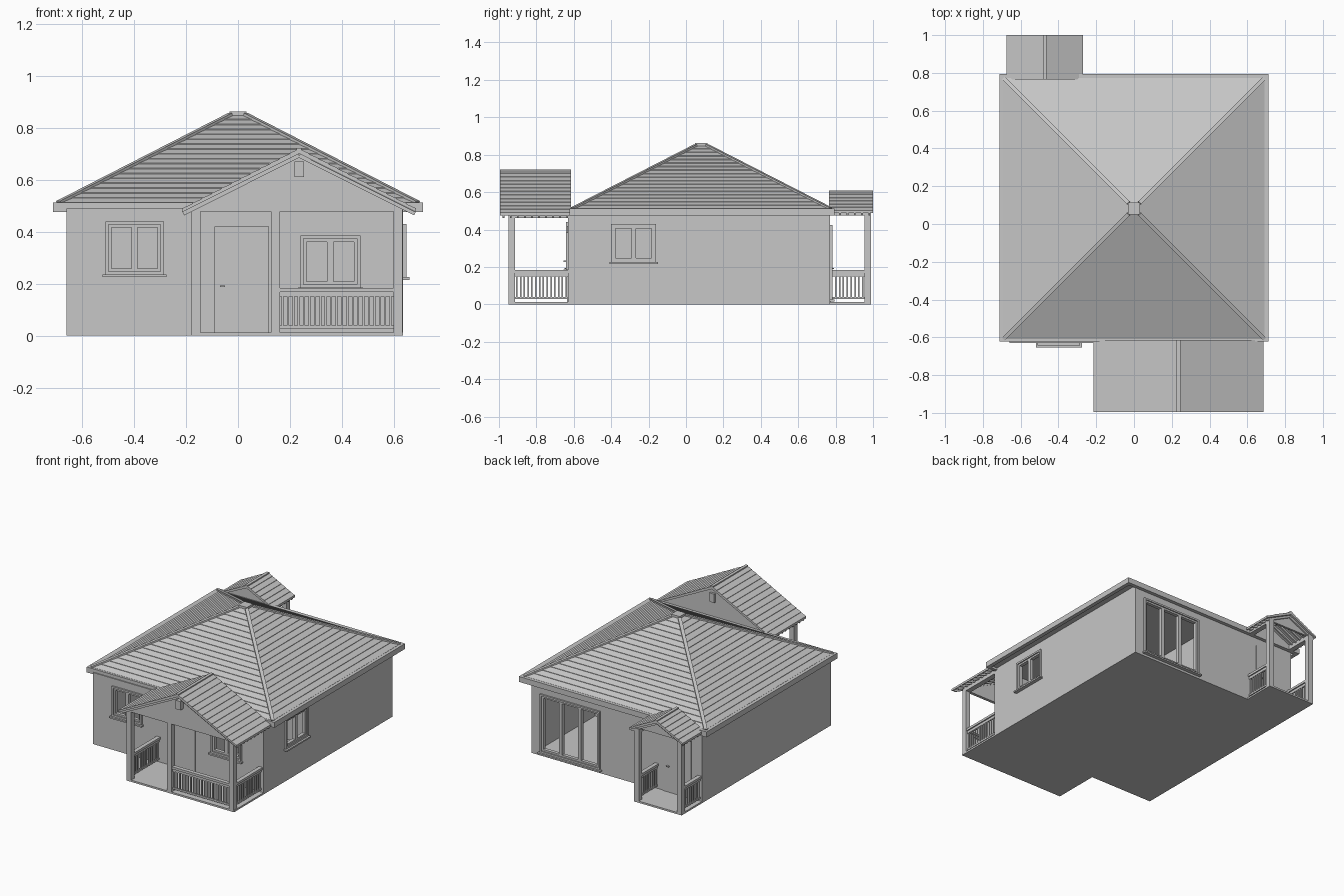
import bpy
import bmesh
from mathutils import Vector

cube = bpy.data.objects.get("Cube")
if cube:
    bpy.data.objects.remove(cube, do_unlink=True)

grey = bpy.data.materials.new("plain_grey")
grey.use_nodes = True
grey.diffuse_color = (0.57, 0.57, 0.57, 1)
grey.node_tree.nodes["Principled BSDF"].inputs["Base Color"].default_value = (0.57, 0.57, 0.57, 1)

# House body limits and wall height
X0, X1, Y0, Y1 = -0.66, 0.635, -0.63, 0.77
FLOOR, TOP, THICK = 0.012, 0.49, 0.03


def finish(name, bm):
    bmesh.ops.recalc_face_normals(bm, faces=bm.faces)
    mesh = bpy.data.meshes.new(name)
    bm.to_mesh(mesh)
    bm.free()
    mesh.materials.append(grey)
    obj = bpy.data.objects.new(name, mesh)
    bpy.context.collection.objects.link(obj)
    return obj


def boxes(name, items):
    """One object from boxes given as x0, x1, y0, y1, z0, z1."""
    bm = bmesh.new()
    for x0, x1, y0, y1, z0, z1 in items:
        made = bmesh.ops.create_cube(bm, size=1)["verts"]
        for v in made:
            v.co = ((x0 + x1) / 2 + v.co.x * (x1 - x0),
                    (y0 + y1) / 2 + v.co.y * (y1 - y0),
                    (z0 + z1) / 2 + v.co.z * (z1 - z0))
    return finish(name, bm)


def prism(name, profile, y0, y1):
    """Extrude an x-z outline along y."""
    bm = bmesh.new()
    face = bm.faces.new([bm.verts.new((x, y0, z)) for x, z in profile])
    new = bmesh.ops.extrude_face_region(bm, geom=[face])["geom"]
    bmesh.ops.translate(bm, vec=(0, y1 - y0, 0),
                        verts=[g for g in new if isinstance(g, bmesh.types.BMVert)])
    return finish(name, bm)


def beam(name, a, b, width, height):
    """Square bar between two points."""
    a, b = Vector(a), Vector(b)
    along = b - a
    side = along.cross(Vector((0, 0, 1))).normalized() * width / 2
    up = side.cross(along).normalized() * height / 2
    bm = bmesh.new()
    ends = [[bm.verts.new(p + s * side + t * up)
             for s, t in ((-1, -1), (1, -1), (1, 1), (-1, 1))] for p in (a, b)]
    for i in range(4):
        j = (i + 1) % 4
        bm.faces.new((ends[0][i], ends[0][j], ends[1][j], ends[1][i]))
    for ring in ends:
        bm.faces.new(ring)
    return finish(name, bm)


def courses(half, low, inner, high, count):
    """Stepped tile line from the eave to the ridge."""
    line = []
    for i in range(count):
        for t, lift in ((i / count, 0.003), ((i + 1) / count, 0)):
            line.append((half + (inner - half) * t, low + (high - low) * t + lift))
    return line


# Floor slabs
boxes("floor_slab", [(X0, X1, Y0, Y1, 0, FLOOR)])
boxes("front_porch_floor", [(-0.18, X1, -0.95, Y0, 0, FLOOR)])
boxes("back_porch_floor", [(X0, -0.3, Y1, 0.99, 0, FLOOR)])

# Wall sides: axis the wall runs along, outer plane, outward sign
FRONT, BACK = ("x", Y0, -1), ("x", Y1, 1)
LEFT, RIGHT = ("y", X1, 1), ("y", X0, -1)


def place(side, u0, u1, d0, d1, z0, z1):
    axis, plane, sign = side
    p, q = sorted((plane + sign * d0, plane + sign * d1))
    return (u0, u1, p, q, z0, z1) if axis == "x" else (p, q, u0, u1, z0, z1)


def wall(name, side, start, end, openings):
    parts, u = [], start
    for a, b, low, high in openings:
        parts += [place(side, u, a, -THICK, 0, FLOOR, TOP),
                  place(side, a, b, -THICK, 0, FLOOR, low),
                  place(side, a, b, -THICK, 0, high, TOP)]
        u = b
    parts.append(place(side, u, end, -THICK, 0, FLOOR, TOP))
    boxes(name, parts)


def window(name, side, opening, panes, bar=0.012):
    a, b, low, high = opening
    out = 0.012
    parts = [place(side, a, b, -THICK, out, low, low + bar),
             place(side, a, b, -THICK, out, high - bar, high),
             place(side, a, a + bar, -THICK, out, low, high),
             place(side, b - bar, b, -THICK, out, low, high),
             place(side, a - 0.01, b + 0.01, -THICK, 0.025, low - 0.01, low)]
    step = (b - a - 2 * bar) / panes
    for i in range(panes):
        p = a + bar + i * step
        q = p + step
        for u0, u1, z0, z1 in ((p, p + bar, low, high), (q - bar, q, low, high),
                               (p, q, low + bar, low + 2 * bar),
                               (p, q, high - 2 * bar, high - bar)):
            parts.append(place(side, u0, u1, -0.02, 0.004, z0, z1))
    boxes(name, parts)


front_window = (-0.51, -0.285, 0.235, 0.44)
porch_window = (0.24, 0.47, 0.185, 0.385)
side_window = (-0.4, -0.16, 0.225, 0.43)
patio_opening = (0.11, 0.565, 0.025, 0.425)
wall("front_wall", FRONT, X0, X1, [front_window, porch_window])
wall("back_wall", BACK, X0, X1, [patio_opening])
wall("left_wall", LEFT, Y0, Y1, [side_window])
wall("right_wall", RIGHT, Y0, Y1, [])
window("front_window", FRONT, front_window, 2)
window("porch_window", FRONT, porch_window, 2)
window("side_window", LEFT, side_window, 2)
window("patio_door", BACK, patio_opening, 3)

# Rooms
boxes("partitions", [(X0, X1, 0.1, 0.12, FLOOR, TOP), (-0.17, -0.15, Y0, 0.1, FLOOR, TOP),
                     (0.15, 0.17, Y0, 0.1, FLOOR, TOP), (-0.1, -0.08, 0.1, Y1, FLOOR, TOP)])

# Plain doors with handles
boxes("front_door", [place(FRONT, -0.09, 0.12, 0, 0.006, FLOOR, 0.42)])
boxes("back_door", [place(BACK, -0.58, -0.37, 0, 0.006, FLOOR, 0.42)])
boxes("door_handles", [place(FRONT, -0.07, -0.05, 0, 0.02, 0.188, 0.194),
                       place(BACK, -0.42, -0.4, 0, 0.02, 0.188, 0.194)])

# Main hipped roof of stepped tile courses
CY = 0.082
rings = [(0.69, 0.49)] + courses(0.69, 0.51, 0.03, 0.848, 18)
bm = bmesh.new()
loops = [[bm.verts.new((sx * h, CY + sy * h, z))
          for sx, sy in ((-1, -1), (1, -1), (1, 1), (-1, 1))] for h, z in rings]
for lower, upper in zip(loops, loops[1:]):
    for i in range(4):
        j = (i + 1) % 4
        bm.faces.new((lower[i], lower[j], upper[j], upper[i]))
bm.faces.new(loops[0])
bm.faces.new(loops[-1])
finish("main_roof", bm)
boxes("roof_cap", [(-0.033, 0.033, CY - 0.033, CY + 0.033, 0.84, 0.862)])
for sx in (-1, 1):
    for sy in (-1, 1):
        beam("hip_cap", (sx * 0.69, CY + sy * 0.69, 0.512),
             (sx * 0.03, CY + sy * 0.03, 0.85), 0.022, 0.012)

# Gutter around the eaves
G, g = 0.712, 0.685
boxes("gutter", [(-G, G, CY - G + 0.007, CY - g, 0.475, 0.512),
                 (-G, G, CY + g, CY + G, 0.475, 0.512),
                 (-G, -g, CY - g, CY + g, 0.475, 0.512),
                 (g, G, CY - g, CY + g, 0.475, 0.512)])


# Porch roofs: tiled gable, end panels, rafters and side beams
def porch_roof(name, cx, half, eave, ridge, y0, y1, panels, rows):
    line = courses(half, eave, 0, ridge, rows)
    upper = [(cx - h, z) for h, z in line] + [(cx + h, z) for h, z in reversed(line[:-1])]
    prism(name + "_roof", upper + [(cx + half, eave - 0.012), (cx, ridge - 0.018),
                                   (cx - half, eave - 0.012)], y0, y1)
    slope = (ridge - eave) / half
    inset = half - 0.03
    base = ridge - 0.016 - slope * inset
    for p in panels:
        prism(name + "_gable", [(cx - inset, base), (cx + inset, base),
                                (cx, ridge - 0.016)], p, p + 0.015)
    for s in (-1, 1):
        count = int((y1 - y0) / 0.035)
        for i in range(count):
            y = y0 + 0.02 + i * (y1 - y0 - 0.04) / (count - 1)
            beam(name + "_rafter", (cx + s * (half - 0.005), y, eave - 0.018),
                 (cx, y, ridge - 0.026), 0.01, 0.014)
    beam(name + "_ridge_cap", (cx, y0, ridge), (cx, y1, ridge), 0.02, 0.008)


porch_roof("front_porch", 0.235, 0.45, 0.487, 0.718, -0.995, -0.615, (-0.95, -0.645), 12)
porch_roof("back_porch", -0.472, 0.203, 0.5, 0.604, 0.765, 1.0, (0.775, 0.955), 6)
boxes("gable_brackets", [(0.217, 0.253, -0.985, -0.95, 0.61, 0.67),
                         (0.217, 0.253, -0.63, -0.615, 0.61, 0.67)])
boxes("porch_beams", [(-0.18, -0.145, -0.95, Y0, 0.462, 0.495), (0.597, 0.632, -0.95, Y0, 0.462, 0.495),
                      (-0.18, 0.632, -0.95, -0.93, 0.478, 0.497),
                      (X0, -0.625, Y1, 0.99, 0.475, 0.505), (-0.335, -0.3, Y1, 0.99, 0.475, 0.505)])

# Posts
boxes("front_posts", [(x, x + 0.035, -0.95, -0.915, 0, 0.495) for x in (-0.18, 0.126, 0.597)])
boxes("back_posts", [(x, x + 0.035, 0.955, 0.99, 0, 0.5) for x in (X0, -0.335)])


# Railings with slim balusters
def railing(name, axis, fixed, start, end, count):
    def bar(u0, u1, w, z0, z1):
        if axis == "x":
            return (u0, u1, fixed - w, fixed + w, z0, z1)
        return (fixed - w, fixed + w, u0, u1, z0, z1)
    parts = [bar(start, end, 0.014, 0.168, 0.184), bar(start, end, 0.006, 0.15, 0.168),
             bar(start, end, 0.006, 0.028, 0.04)]
    for i in range(count):
        u = start + (i + 0.5) * (end - start) / count
        parts.append(bar(u - 0.004, u + 0.004, 0.004, 0.03, 0.16))
    boxes(name, parts)


railing("front_railing", "x", -0.932, 0.161, 0.597, 21)
railing("front_left_railing", "y", 0.614, -0.915, Y0, 14)
railing("front_right_railing", "y", -0.162, -0.915, Y0, 14)
railing("back_left_railing", "y", -0.318, Y1, 0.955, 9)
railing("back_right_railing", "y", -0.642, Y1, 0.955, 9)
